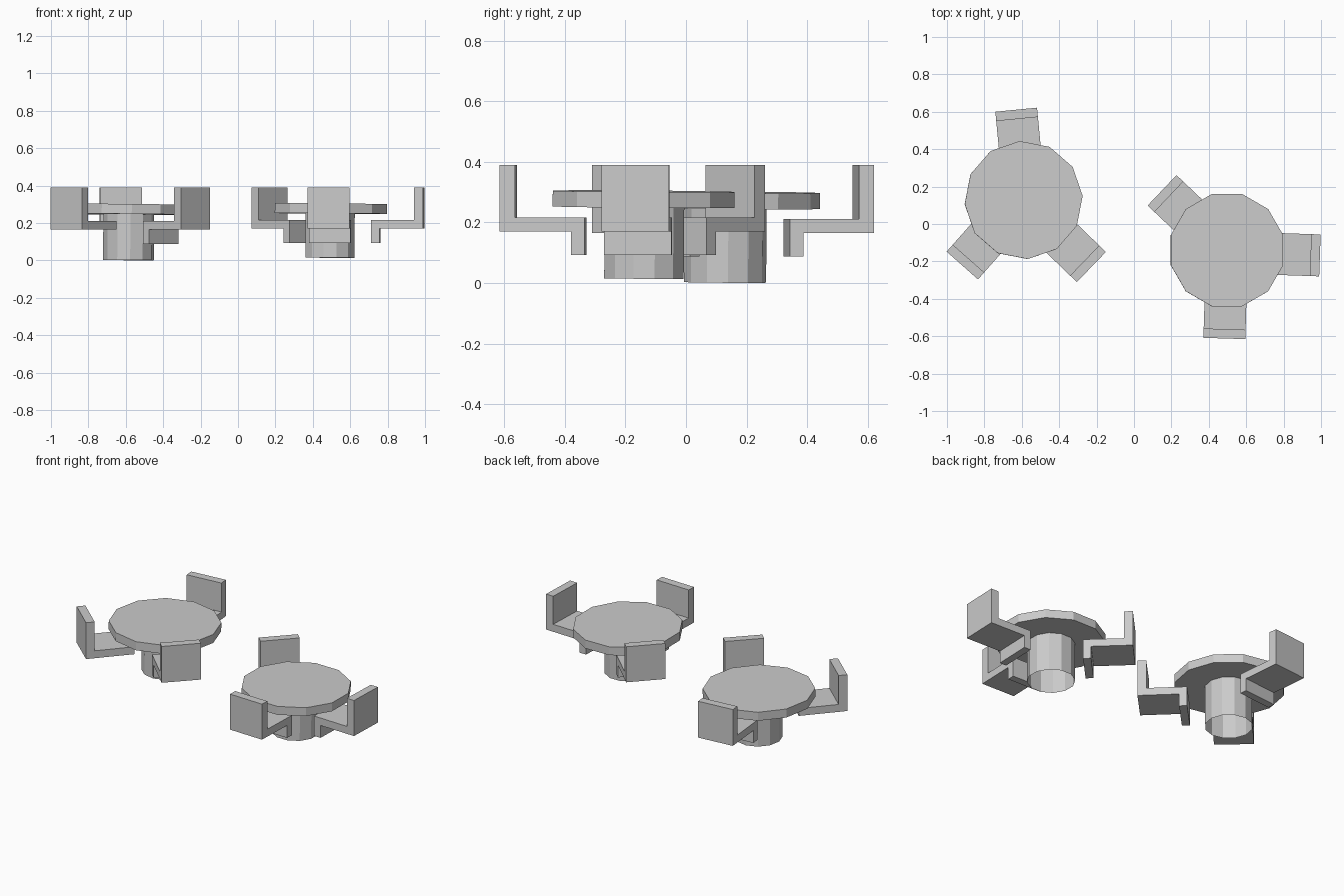
import bpy, bmesh
from math import radians
from mathutils import Matrix, Euler

if "Cube" in bpy.data.objects:
    bpy.data.objects.remove(bpy.data.objects["Cube"])


def make_object(name, bm):
    bmesh.ops.recalc_face_normals(bm, faces=bm.faces)
    mesh = bpy.data.meshes.new(name)
    bm.to_mesh(mesh)
    bm.free()
    obj = bpy.data.objects.new(name, mesh)
    bpy.context.collection.objects.link(obj)
    return obj


def drum(name, x, y, z0, z1, radius, turn, capped=True):
    """Twelve-sided cylinder, leaning very slightly."""
    lean = Euler((-0.008, 0.009, 0)).to_matrix().to_4x4()
    place = Matrix.Translation((x, y, (z0 + z1) / 2)) @ lean @ Matrix.Rotation(radians(turn), 4, 'Z')
    bm = bmesh.new()
    bmesh.ops.create_cone(bm, cap_ends=capped, segments=12, radius1=radius,
                          radius2=radius, depth=z1 - z0, matrix=place)
    make_object(name, bm)


def chair(name, x, y, angle, z, lip=True):
    """Side profile extruded across its width; (x, y) is the middle of the back,
    angle points outward from the table, z is the underside of the seat."""
    front = [(-0.28, z - 0.077), (-0.235, z - 0.077), (-0.235, z)] if lip else [(-0.28, z)]
    profile = front + [(0, z), (0, 0.39), (-0.05, 0.39), (-0.05, z + 0.046), (-0.28, z + 0.046)]
    half = 0.112
    bm = bmesh.new()
    face = bm.faces.new([bm.verts.new((r, -half, h)) for r, h in profile])
    out = bmesh.ops.extrude_face_region(bm, geom=[face])
    moved = [v for v in out["geom"] if isinstance(v, bmesh.types.BMVert)]
    bmesh.ops.translate(bm, verts=moved, vec=(0, 2 * half, 0))
    bm.transform(Matrix.Translation((x, y, 0)) @ Matrix.Rotation(radians(angle), 4, 'Z'))
    make_object(name, bm)


# left table
drum("left_tabletop", -0.59, 0.128, 0.247, 0.30, 0.316, 4)
drum("left_pedestal", -0.585, 0.13, 0.002, 0.25, 0.136, 4, capped=False)
chair("left_chair_back", -0.63, 0.611, 95.5, 0.165)
chair("left_chair_front_left", -0.918, -0.222, 228.5, 0.165, lip=False)
chair("left_chair_front_right", -0.228, -0.23, 316, 0.165)

# right table
drum("right_tabletop", 0.497, -0.14, 0.251, 0.303, 0.311, 15)
drum("right_pedestal", 0.492, -0.138, 0.015, 0.255, 0.136, 15, capped=False)
chair("right_chair_side", 0.994, -0.168, -2, 0.17)
chair("right_chair_front", 0.483, -0.612, 268.2, 0.17)
chair("right_chair_back", 0.15, 0.18, 136.5, 0.17)
